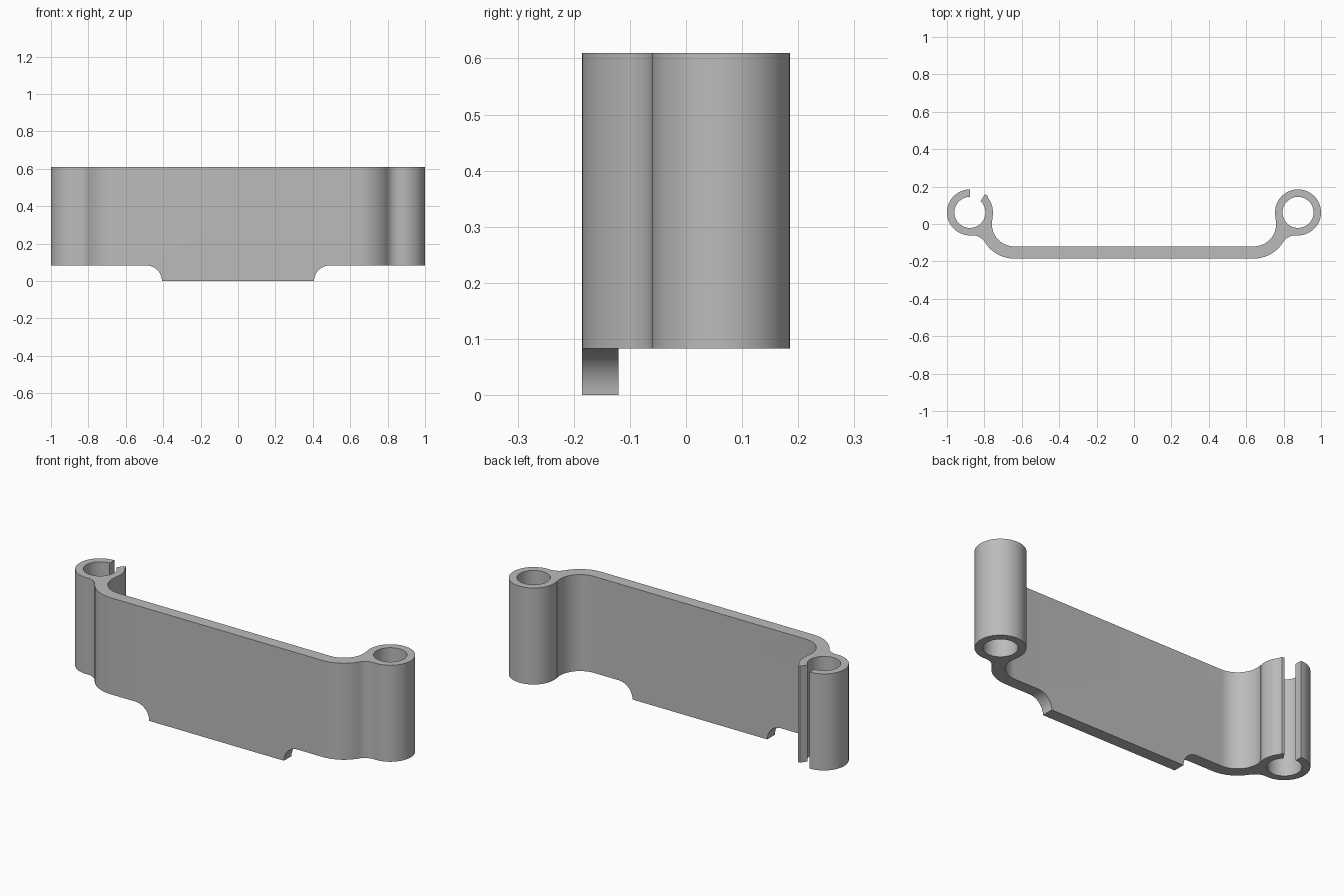
import bpy
import bmesh
from math import radians, cos, sin, ceil
from mathutils import Vector

if "Cube" in bpy.data.objects:
    bpy.data.objects.remove(bpy.data.objects["Cube"])

HEIGHT = 0.61
TAB = 0.083          # height of the tab below the clips
BEND = 0.64          # x of the bend centres, at y = 0
INNER, OUTER = 0.12, 0.185
RING = (0.877, 0.062)
RING_R, HOLE_R = 0.123, 0.083
FILLET = (0.8645, -0.1406)


def arc(centre, radius, start, end):
    """Points along an arc, angles in degrees, either direction."""
    n = max(2, ceil(abs(end - start) / 6))
    angles = [radians(start + (end - start) * i / n) for i in range(n + 1)]
    return [(centre[0] + radius * cos(a), centre[1] + radius * sin(a)) for a in angles]


def flip(points):
    """Mirror a run of points across x = 0, keeping the winding."""
    return [(-x, y) for x, y in reversed(points)]


def prism(name, loops, place, direction):
    """Fill closed loops (outlines and holes) and extrude them into a solid."""
    bm = bmesh.new()
    for loop in loops:
        clean = [p for i, p in enumerate(loop)
                 if (Vector(p) - Vector(loop[i - 1])).length > 0.001]
        verts = [bm.verts.new(place(*p)) for p in clean]
        for i, v in enumerate(verts):
            bm.edges.new((verts[i - 1], v))
    bmesh.ops.triangle_fill(bm, use_beauty=True, edges=bm.edges[:])
    new = bmesh.ops.extrude_face_region(bm, geom=bm.faces[:])["geom"]
    bmesh.ops.translate(bm, vec=direction,
                        verts=[v for v in new if isinstance(v, bmesh.types.BMVert)])
    bmesh.ops.recalc_face_normals(bm, faces=bm.faces[:])
    mesh = bpy.data.meshes.new(name)
    bm.to_mesh(mesh)
    bm.free()
    obj = bpy.data.objects.new(name, mesh)
    bpy.context.collection.objects.link(obj)
    return obj


# Outline pieces of the right half: outer bend and neck, ring, inner bend
neck = arc((BEND, 0), OUTER, -90, -32) + arc(FILLET, 0.08, 148, 86.5)
ring = arc(RING, RING_R, -93.5, 194.7)
inside = arc((BEND, 0), INNER, 14.7, -90)

# Open clip on the left: lip, rounded tip, bore and long jaw
clip_centre = (-RING[0], RING[1])
lip = arc(clip_centre, RING_R, -14.7, 38) + [(-0.785, 0.155), (-0.798, 0.157)]
bore = arc(clip_centre, HOLE_R, 47, -270)
jaw = arc(clip_centre, RING_R, 90, 273.5)

outline = neck + ring + inside + flip(inside) + lip + bore + jaw + flip(neck)
hole = arc(RING, HOLE_R, 0, 354)
bracket = prism("clip_bracket", [outline, hole],
                lambda x, y: (x, y, 0), (0, 0, HEIGHT))

# Cut away the lower edge on both sides to leave the central tab
notch = [(1.2, -0.1), (1.2, TAB)] + arc((0.49, 0), TAB, 90, 180) + [(0.49 - TAB, -0.1)]
cutter = prism("tab_cutter", [notch, flip(notch)],
               lambda x, z: (x, -0.5, z), (0, 1, 0))
cutter.hide_render = True

cut = bracket.modifiers.new("tab_cut", "BOOLEAN")
cut.operation = "DIFFERENCE"
cut.solver = "EXACT"
cut.object = cutter
bpy.ops.object.select_all(action="DESELECT")
bpy.context.view_layer.objects.active = bracket
bracket.select_set(True)
bpy.ops.object.modifier_apply(modifier=cut.name)
bpy.data.objects.remove(cutter)

# Plain grey material
grey = bpy.data.materials.new("grey")
grey.use_nodes = True
colour = (0.5, 0.5, 0.5, 1)
grey.diffuse_color = colour
grey.node_tree.nodes["Principled BSDF"].inputs["Base Color"].default_value = colour
bracket.data.materials.clear()
bracket.data.materials.append(grey)

bpy.ops.object.shade_smooth_by_angle(angle=radians(30))
